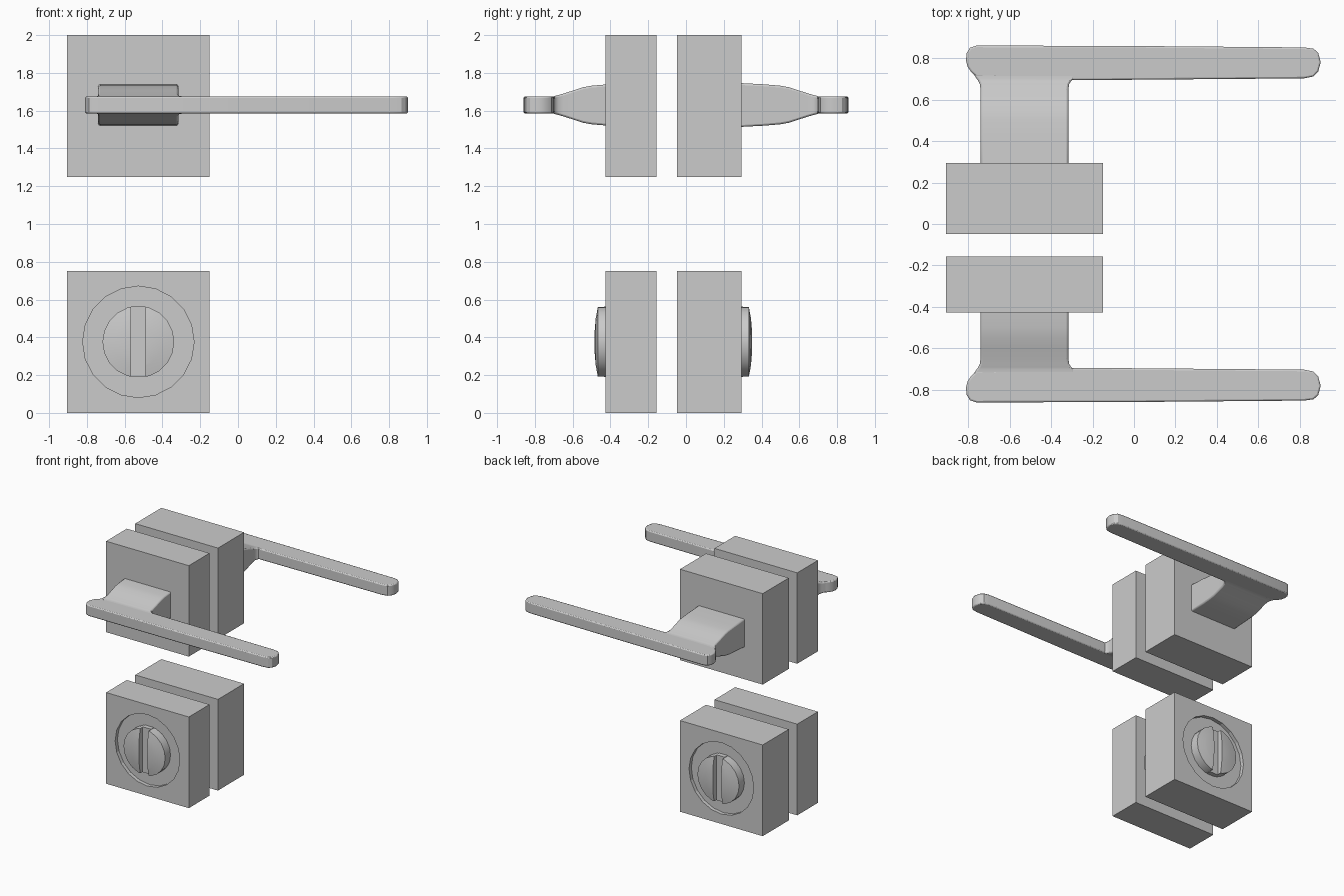
import bpy, bmesh, math
from mathutils import Matrix, Vector

if "Cube" in bpy.data.objects:
    bpy.data.objects.remove(bpy.data.objects["Cube"])

CX, CZ, LZ = -0.5275, 0.376, 1.63      # dial centre and lever height
RECESS = 0.03


def finish(bm, name, bevel=0.0, smooth=30):
    bmesh.ops.recalc_face_normals(bm, faces=bm.faces)
    me = bpy.data.meshes.new(name)
    bm.to_mesh(me)
    bm.free()
    ob = bpy.data.objects.new(name, me)
    bpy.context.collection.objects.link(ob)
    bpy.ops.object.select_all(action='DESELECT')
    bpy.context.view_layer.objects.active = ob
    ob.select_set(True)
    if bevel:
        m = ob.modifiers.new("edge", 'BEVEL')
        m.width, m.segments = bevel, 2
        m.limit_method, m.angle_limit = 'ANGLE', math.radians(40)
    if smooth:
        bpy.ops.object.shade_smooth_by_angle(angle=math.radians(smooth))
    return ob


def plate(name, y0, y1, z0, z1):
    bm = bmesh.new()
    bmesh.ops.create_cube(bm, size=1)
    bmesh.ops.scale(bm, vec=(0.755, y1 - y0, z1 - z0), verts=bm.verts)
    bmesh.ops.translate(bm, vec=(CX, (y0 + y1) / 2, (z0 + z1) / 2), verts=bm.verts)
    return finish(bm, name, smooth=0)


def cut_recess(ob, y):
    # shallow 20-sided round recess in a plate face
    bm = bmesh.new()
    bmesh.ops.create_cone(bm, cap_ends=True, segments=20, radius1=0.295, radius2=0.295,
                          depth=2 * RECESS,
                          matrix=Matrix.Translation((CX, y, CZ)) @ Matrix.Rotation(math.pi / 2, 4, 'X'))
    cutter = finish(bm, "recess_cutter", smooth=0)
    cutter.hide_render = True
    bpy.context.view_layer.objects.active = ob
    m = ob.modifiers.new("recess", 'BOOLEAN')
    m.operation, m.solver, m.object = 'DIFFERENCE', 'EXACT', cutter
    bpy.ops.object.modifier_apply(modifier=m.name)
    bpy.data.objects.remove(cutter)


def dial(name, y, out, crest):
    # domed disc split by a slot; out is the direction it faces
    profile = [(0.19, -RECESS - 0.005), (0.19, crest - 0.018), (0.13, crest - 0.007), (0.065, crest - 0.001)]
    n = 20
    bm = bmesh.new()
    for side in (1, -1):
        rings = [[bm.verts.new((r * math.cos(2 * math.pi * i / n), h, r * math.sin(2 * math.pi * i / n)))
                  for i in range(n)] for r, h in profile]
        new = [v for r in rings for v in r]
        faces = [bm.faces.new(rings[0]), bm.faces.new(rings[-1])]
        for a, b in zip(rings, rings[1:]):
            for i in range(n):
                j = (i + 1) % n
                faces.append(bm.faces.new((a[i], a[j], b[j], b[i])))
        edges = list({e for f in faces for e in f.edges})
        res = bmesh.ops.bisect_plane(bm, geom=new + edges + faces, plane_co=(side * 0.038, 0, 0),
                                     plane_no=(side, 0, 0), clear_inner=True)
        cut = [g for g in res['geom_cut'] if isinstance(g, bmesh.types.BMEdge)]
        bmesh.ops.holes_fill(bm, edges=cut, sides=0)
    # slot floor
    floor = crest - 0.05 if crest > 0.01 else -RECESS + 0.005
    depth = floor + RECESS + 0.005
    res = bmesh.ops.create_cube(bm, size=1)
    bmesh.ops.scale(bm, vec=(0.076, depth, 0.374), verts=res['verts'])
    bmesh.ops.translate(bm, vec=(0, floor - depth / 2, 0), verts=res['verts'])
    for v in bm.verts:
        v.co = Vector((CX + v.co.x, y + out * v.co.y, CZ + v.co.z))
    finish(bm, name)


# lever grip outline (x, distance from centre)
GRIP = [(-0.29, 0.693), (0.82, 0.702), (0.865, 0.711), (0.888, 0.735), (0.90, 0.78), (0.888, 0.825),
        (0.865, 0.845), (0.82, 0.851), (0.0, 0.858), (-0.76, 0.86), (-0.79, 0.85), (-0.806, 0.825),
        (-0.81, 0.79), (-0.803, 0.76), (-0.785, 0.733), (-0.76, 0.71)]
# neck sections (distance, x left, x right, half height)
NECK = [(0.27, -0.74, -0.316, 0.117), (0.42, -0.74, -0.316, 0.109), (0.50, -0.74, -0.316, 0.102),
        (0.545, -0.74, -0.316, 0.094), (0.60, -0.74, -0.316, 0.076), (0.65, -0.74, -0.316, 0.060),
        (0.675, -0.743, -0.312, 0.053), (0.69, -0.751, -0.302, 0.049), (0.70, -0.758, -0.287, 0.046),
        (0.725, -0.775, -0.28, 0.044)]


def lever(name, s):
    # flat grip
    bm = bmesh.new()
    f = bm.faces.new([bm.verts.new((x, s * d, LZ - 0.045)) for x, d in GRIP])
    top = bmesh.ops.extrude_face_region(bm, geom=[f])['geom']
    bmesh.ops.translate(bm, vec=(0, 0, 0.09), verts=[v for v in top if isinstance(v, bmesh.types.BMVert)])
    finish(bm, name + "_grip", bevel=0.008)
    # tapering neck into the plate
    bm = bmesh.new()
    rings = [[bm.verts.new((x, s * d, LZ + z)) for x, z in ((a, -h), (b, -h), (b, h), (a, h))]
             for d, a, b, h in NECK]
    bm.faces.new(rings[0])
    bm.faces.new(rings[-1])
    for a, b in zip(rings, rings[1:]):
        for i in range(4):
            j = (i + 1) % 4
            bm.faces.new((a[i], a[j], b[j], b[i]))
    finish(bm, name + "_neck", bevel=0.01)


for side, s, y_in, y_out in (("front", -1, -0.157, -0.427), ("back", 1, -0.047, 0.293)):
    lo, hi = min(y_in, y_out), max(y_in, y_out)
    plate(side + "_handle_plate", lo, hi, 1.25, 2.0)
    lock = plate(side + "_lock_plate", lo, hi, 0.0, 0.752)
    cut_recess(lock, y_out)
    cut_recess(lock, y_in)
    dial(side + "_lock_dial", y_out, s, 0.058)
    dial(side + "_inner_dial", y_in, -s, 0.0)
    lever(side + "_lever", s)
